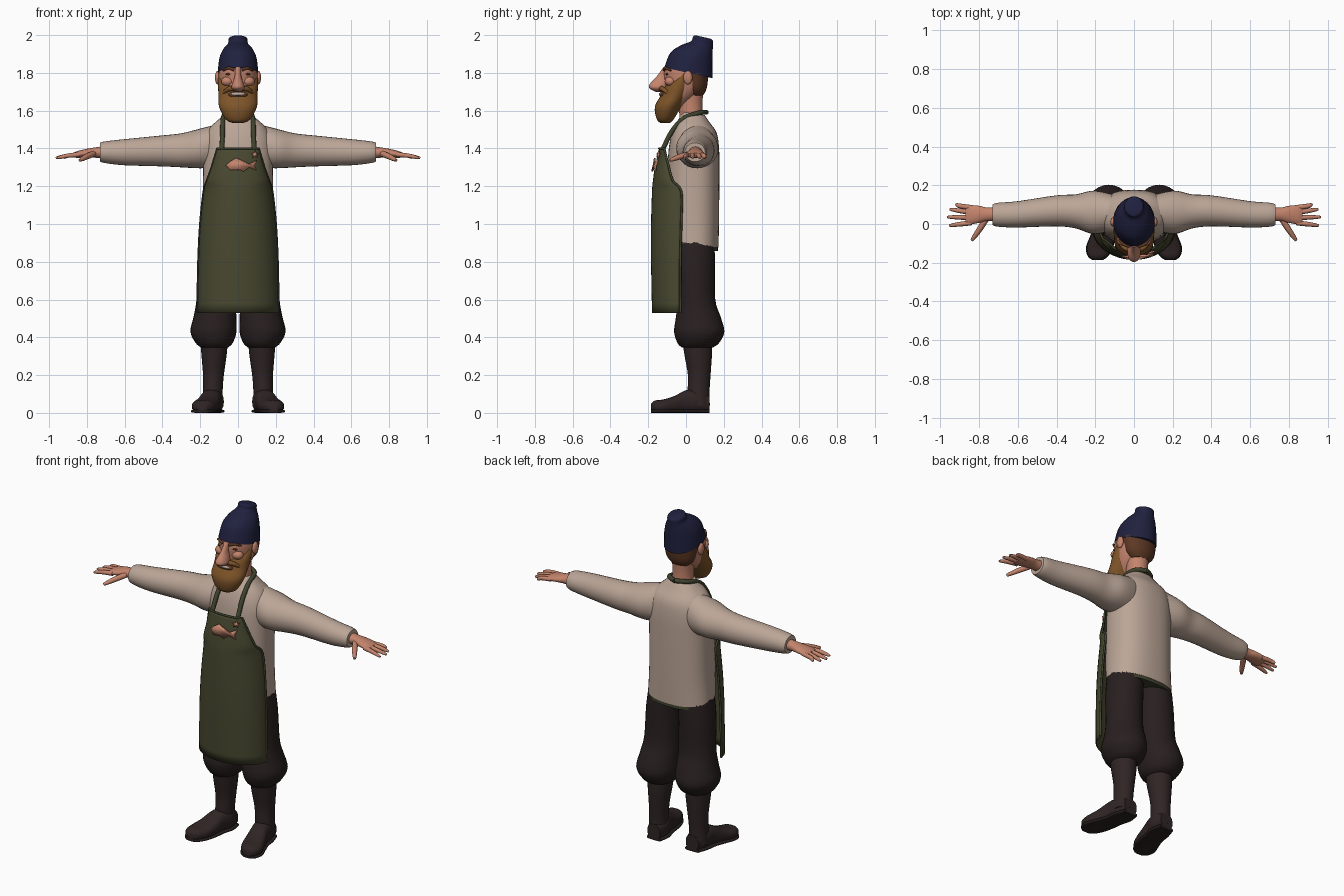
import bpy, bmesh, math
from mathutils import Vector

cube = bpy.data.objects.get("Cube")
if cube:
    bpy.data.objects.remove(cube)


def material(name, *rgb):
    mat = bpy.data.materials.new(name)
    mat.use_nodes = True
    mat.diffuse_color = (*rgb, 1)
    mat.node_tree.nodes["Principled BSDF"].inputs["Base Color"].default_value = (*rgb, 1)
    return mat


skin = material("skin", .55, .23, .15)
wool = material("cream wool", .5, .38, .31)
green = material("olive canvas", .065, .065, .03)
trim = material("dark olive trim", .05, .056, .027)
cloth = material("dark brown cloth", .022, .014, .014)
leather = material("boot leather", .029, .018, .018)
navy = material("navy knit", .014, .015, .048)
ginger = material("ginger beard", .21, .09, .022)
brown = material("brown hair", .11, .04, .018)
ivory = material("ivory teeth", .5, .42, .36)
built = []


def finish(obj, mat, mirror):
    bpy.context.collection.objects.link(obj)
    obj.data.materials.append(mat)
    if mirror:
        obj.modifiers.new("Mirror", "MIRROR")
    if obj.type == "MESH":
        built.append(obj)
    return obj


def mesh_object(name, bm, mat, mirror=False):
    bmesh.ops.recalc_face_normals(bm, faces=bm.faces)
    mesh = bpy.data.meshes.new(name)
    bm.to_mesh(mesh)
    bm.free()
    return finish(bpy.data.objects.new(name, mesh), mat, mirror)


def spline_rows(rows, steps=4):
    """Catmull-Rom interpolation through a list of equal-length tuples."""
    rows = [Vector(r) for r in rows]
    out = []
    for i in range(len(rows) - 1):
        a, b = rows[max(i - 1, 0)], rows[i]
        c, d = rows[i + 1], rows[min(i + 2, len(rows) - 1)]
        for k in range(steps):
            t = k / steps
            out.append((2 * b + (c - a) * t + (2 * a - 5 * b + 4 * c - d) * t * t
                        + (3 * b - a - 3 * c + d) * t ** 3) / 2)
    return out + [rows[-1]]


def skin_grid(bm, grid, closed):
    for low, high in zip(grid, grid[1:]):
        count = len(low)
        for j in range(count if closed else count - 1):
            k = (j + 1) % count
            bm.faces.new((low[j], low[k], high[k], high[j]))


def loft(name, mat, rings, axis="z", mirror=False, power=2.0, tilt=0.0, sides=28):
    """Rings are (position along axis, two centre coordinates, two radii)."""
    bm = bmesh.new()
    grid = []
    for pos, a, b, ra, rb in spline_rows(rings):
        row = []
        for j in range(sides):
            angle = math.tau * j / sides
            c, s = math.cos(angle), math.sin(angle)
            u = ra * math.copysign(abs(c) ** (2 / power), c)
            v = rb * math.copysign(abs(s) ** (2 / power), s)
            point = {"z": (a + u, b + v, pos + tilt * v),
                     "x": (pos, a + u, b + v),
                     "y": (a + u, pos, b + v)}[axis]
            row.append(bm.verts.new(point))
        grid.append(row)
    skin_grid(bm, grid, True)
    bm.faces.new(grid[0])
    bm.faces.new(grid[-1])
    return mesh_object(name, bm, mat, mirror)


def ball(name, mat, centre, size, mirror=False):
    bm = bmesh.new()
    bmesh.ops.create_uvsphere(bm, u_segments=20, v_segments=12, radius=1)
    bmesh.ops.scale(bm, vec=size, verts=bm.verts)
    bmesh.ops.translate(bm, vec=centre, verts=bm.verts)
    return mesh_object(name, bm, mat, mirror)


def tube(name, mat, points, radius, mirror=True, taper=1.0):
    curve = bpy.data.curves.new(name, "CURVE")
    curve.dimensions = "3D"
    curve.bevel_depth = radius
    curve.bevel_resolution = 3
    curve.use_fill_caps = True
    spline = curve.splines.new("POLY")
    path = spline_rows(points, 5)
    spline.points.add(len(path) - 1)
    for i, (point, co) in enumerate(zip(spline.points, path)):
        point.co = (*co, 1)
        point.radius = 1 + (taper - 1) * (i / (len(path) - 1)) ** 3
    spline.use_smooth = True
    return finish(bpy.data.objects.new(name, curve), mat, mirror)


def badge(name, mat, outline):
    """Thin plate that follows the bib of the apron."""
    bm = bmesh.new()
    bm.faces.new([bm.verts.new((x, -.174 + (z - 1.31) * .2 + 1.9 * x * x, z))
                  for x, z in outline])
    obj = mesh_object(name, bm, mat)
    thick = obj.modifiers.new("Thickness", "SOLIDIFY")
    thick.thickness = .008
    thick.offset = 0


# Boots and trousers
loft("boot_shaft", leather, [
    (.04, .135, .07, .055, .056), (.12, .133, .067, .052, .058), (.2, .13, .07, .055, .06),
    (.3, .127, .065, .066, .072), (.37, .126, .06, .072, .078)], mirror=True)
foot = [(.125, .128, .05, .042, .045), (.06, .133, .06, .058, .06), (0, .145, .06, .055, .06),
        (-.06, .16, .045, .062, .045), (-.12, .178, .035, .066, .036),
        (-.165, .186, .034, .05, .031), (-.185, .188, .03, .025, .02)]
loft("boot_foot", leather, foot, axis="y", mirror=True, power=2.5)
loft("boot_sole", cloth, [(y, x, .009, w + .004, .009) for y, x, z, w, h in foot],
     axis="y", mirror=True, power=4)
loft("trouser_leg", cloth, [
    (.96, .09, .04, .095, .11), (.8, .107, .045, .102, .108), (.6, .115, .055, .105, .1),
    (.51, .122, .065, .113, .118), (.43, .13, .07, .122, .133), (.37, .126, .065, .098, .11),
    (.345, .125, .06, .07, .08)], mirror=True)

# Sweater
loft("sweater_body", wool, [
    (.895, 0, .04, .195, .132), (1.05, 0, .035, .187, .14), (1.3, 0, .04, .185, .137),
    (1.42, 0, .045, .185, .13), (1.5, 0, .05, .155, .112), (1.55, 0, .045, .105, .08),
    (1.585, 0, .04, .07, .06)], power=2.4, tilt=-.15, sides=40)
loft("sweater_sleeve", wool, [
    (.06, .06, 1.42, .08, .12), (.2, .06, 1.4, .112, .105), (.3, .065, 1.39, .088, .09),
    (.4, .068, 1.387, .08, .082), (.6, .05, 1.38, .068, .069), (.7, .048, 1.38, .062, .058),
    (.73, .048, 1.38, .054, .05)], axis="x", mirror=True)
loft("apron_tie", trim, [(.875, 0, .04, .193, .13), (.905, 0, .04, .193, .13)],
     power=2.4, tilt=-.15)

# Hands
loft("palm", skin, [
    (.71, .05, 1.38, .036, .032), (.76, .05, 1.378, .035, .027), (.8, .05, 1.375, .044, .023),
    (.85, .047, 1.368, .05, .018), (.872, .045, 1.365, .044, .011)], axis="x", mirror=True)
fingers = [("little", .085, .92, .102), ("ring", .06, .952, .076),
           ("middle", .033, .965, .036), ("index", .006, .955, -.008)]
for label, base, reach, tip in fingers:
    tube(label + "_finger", skin, [(.84, base, 1.367), (.9, (base + tip) / 2, 1.362),
                                   (reach, tip, 1.35)], .013, taper=.45)
tube("thumb", skin, [(.765, .025, 1.372), (.8, -.03, 1.357), (.838, -.085, 1.337)],
     .016, taper=.45)

# Apron: rows of height, half width, front depth, edge depth
bm = bmesh.new()
grid = []
for z, width, front, edge in spline_rows([
        (.53, .215, -.18, -.03), (.8, .21, -.185, -.03), (1.0, .2, -.185, -.025),
        (1.17, .182, -.18, -.025), (1.23, .165, -.175, -.07), (1.3, .14, -.165, -.09),
        (1.4, .11, -.142, -.115)]):
    row = []
    for j in range(25):
        angle = (j / 12 - 1) * math.pi / 2
        row.append(bm.verts.new((width * math.sin(angle),
                                 edge + (front - edge) * math.cos(angle), z)))
    grid.append(row)
skin_grid(bm, grid, False)
edges = {"apron_side_trim": [row[-1].co[:] for row in grid],
         "apron_top_trim": [v.co[:] for v in grid[-1]]}
apron = mesh_object("apron", bm, green)
apron.modifiers.new("Thickness", "SOLIDIFY").thickness = .008
for label, path in edges.items():
    tube(label, trim, path, .006, mirror="side" in label)
tube("apron_strap", trim, [(.085, -.125, 1.39), (.082, -.075, 1.49), (.078, -.01, 1.56),
                           (.062, .07, 1.588), (0, .108, 1.592)], .013)
badge("fish_patch", skin, [
    (-.065, 1.312), (-.035, 1.335), (-.01, 1.35), (.015, 1.338), (.06, 1.318), (.1, 1.338),
    (.088, 1.31), (.098, 1.285), (.06, 1.3), (.03, 1.278), (.01, 1.288), (-.04, 1.285)])
star = [(math.pi * i / 5, .02 if i % 2 == 0 else .009) for i in range(10)]
badge("star_patch", skin, [(.09 + r * math.sin(a), 1.367 + r * math.cos(a)) for a, r in star])

# Head, hair and beard
loft("neck", skin, [(1.5, 0, .035, .07, .065), (1.62, 0, .025, .058, .062),
                    (1.74, 0, .03, .065, .065)])
loft("head", skin, [
    (1.62, 0, -.06, .05, .045), (1.68, 0, -.025, .085, .085), (1.75, 0, -.002, .1, .112),
    (1.82, 0, 0, .1, .114), (1.9, 0, .02, .075, .085)])
loft("hair", brown, [(1.68, 0, .05, .055, .04), (1.72, 0, .05, .088, .06),
                     (1.8, 0, .04, .104, .08)])
loft("beard", ginger, [
    (1.535, 0, -.11, .03, .025), (1.555, 0, -.11, .066, .045), (1.62, 0, -.095, .1, .07),
    (1.68, 0, -.06, .103, .074), (1.735, 0, -.035, .106, .072), (1.8, 0, -.008, .103, .022)])
tube("moustache", ginger, [(0, -.135, 1.713), (.045, -.125, 1.716), (.08, -.09, 1.69)],
     .014, taper=.5)
ball("mouth", brown, (0, -.125, 1.685), (.052, .015, .018))
ball("teeth", ivory, (0, -.13, 1.688), (.042, .014, .009))
loft("nose", skin, [
    (1.7, 0, -.135, .014, .026), (1.72, 0, -.145, .034, .05), (1.745, 0, -.14, .03, .049),
    (1.78, 0, -.12, .018, .036), (1.83, 0, -.1, .015, .02)])
ball("ear", skin, (.108, .01, 1.775), (.014, .024, .036), mirror=True)
ball("cheek", skin, (.055, -.083, 1.755), (.034, .03, .026), mirror=True)
ball("eye", brown, (.045, -.1, 1.793), (.02, .008, .006), mirror=True)
tube("eyebrow", brown, [(.022, -.115, 1.815), (.05, -.108, 1.826), (.08, -.08, 1.812)],
     .008, taper=.5)

# Knitted hat with a slouched tip
loft("hat", navy, [
    (1.8, 0, .012, .108, .127), (1.88, 0, .028, .098, .112), (1.925, 0, .055, .078, .086),
    (1.955, 0, .084, .053, .058), (1.982, 0, .09, .049, .052), (1.99, 0, .09, .034, .038)],
    tilt=-.22)

bpy.ops.object.select_all(action="DESELECT")
for obj in built:
    obj.select_set(True)
bpy.context.view_layer.objects.active = built[0]
bpy.ops.object.shade_smooth_by_angle(angle=math.radians(50))
